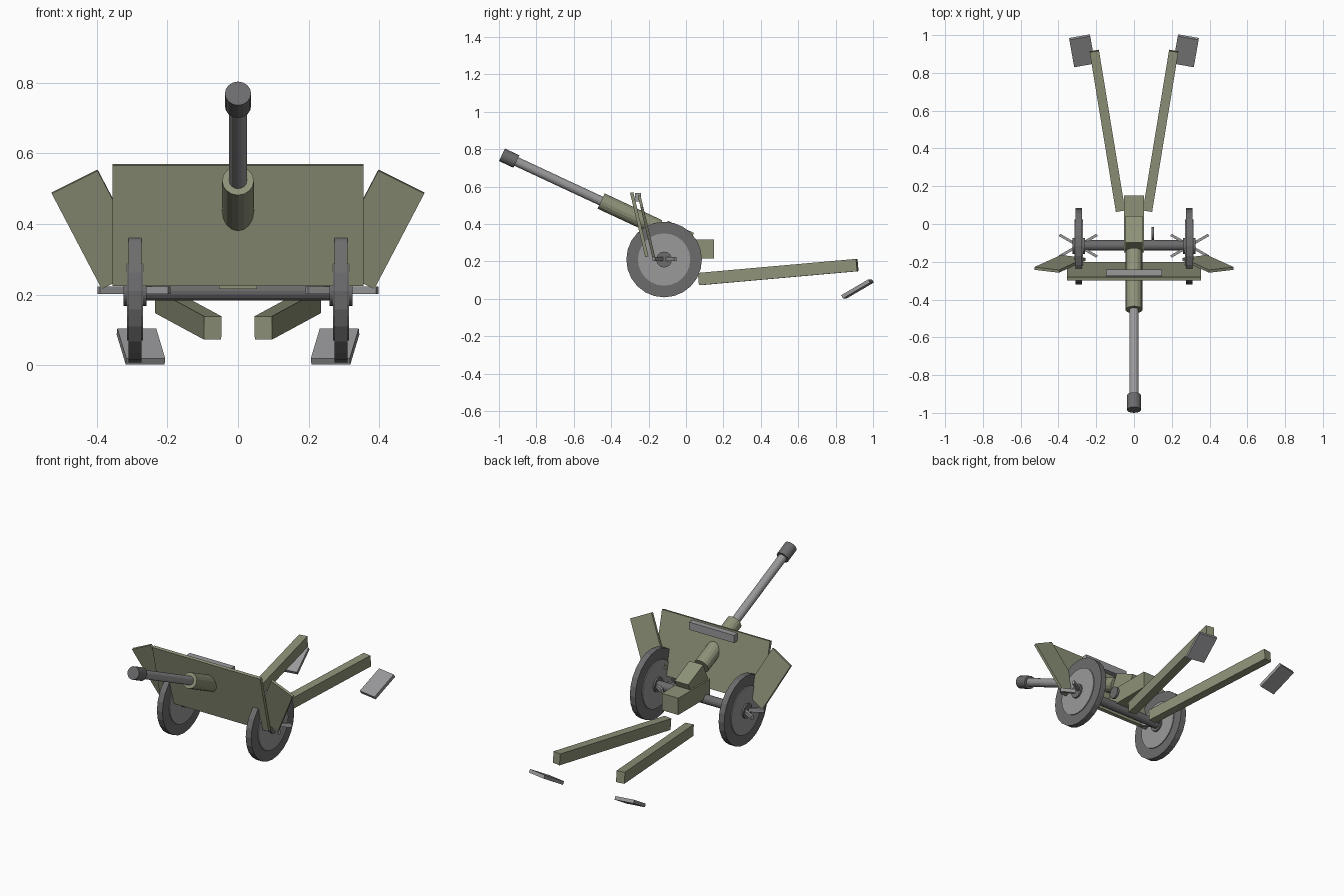
import bpy, math
from mathutils import Vector, Matrix

cube = bpy.data.objects.get("Cube")
if cube:
    bpy.data.objects.remove(cube, do_unlink=True)


def material(name, rgb):
    m = bpy.data.materials.new(name)
    m.use_nodes = True
    color = (*rgb, 1)
    m.diffuse_color = color
    m.node_tree.nodes["Principled BSDF"].inputs["Base Color"].default_value = color
    return m


GREEN = material("olive paint", (0.27, 0.29, 0.19))
STEEL = material("light steel", (0.32, 0.32, 0.33))
DARK = material("dark steel", (0.15, 0.15, 0.155))


def finish(name, mat):
    ob = bpy.context.object
    ob.name = name
    ob.data.materials.append(mat)
    return ob


def box(name, mat, loc, size, rot=Matrix.Identity(3)):
    """Box with the given full size, turned by a 3x3 matrix."""
    bpy.ops.mesh.primitive_cube_add(size=1)
    ob = finish(name, mat)
    ob.matrix_world = Matrix.LocRotScale(Vector(loc), rot.to_quaternion(), Vector(size))
    return ob


def rod(name, mat, a, b, radius, sides=16):
    """Cylinder from point a to point b."""
    a, b = Vector(a), Vector(b)
    d = b - a
    bpy.ops.mesh.primitive_cylinder_add(vertices=sides, radius=radius, depth=d.length)
    ob = finish(name, mat)
    ob.matrix_world = Matrix.LocRotScale((a + b) / 2, d.to_track_quat('Z', 'Y'), None)
    return ob


def turn(degrees, axis):
    return Matrix.Rotation(math.radians(degrees), 3, axis)


# Gun tube, all on one raised axis
ELEVATION = 25
muzzle = Vector((0, -0.984, 0.77))
back = Vector((0, math.cos(math.radians(ELEVATION)), -math.sin(math.radians(ELEVATION))))


def along(t):
    return muzzle + back * t


rod("muzzle_collar", DARK, along(0), along(0.085), 0.037)
rod("barrel", STEEL, along(0.08), along(0.7), 0.025)
rod("barrel_sleeve", GREEN, along(0.585), along(0.925), 0.045)
box("breech", GREEN, along(1.03), (0.09, 0.155, 0.11), turn(-ELEVATION, 'X'))

# Carriage
box("carriage_body", GREEN, (0, 0, 0.266), (0.108, 0.3, 0.1))
rod("axle", DARK, (-0.32, -0.113, 0.21), (0.32, -0.113, 0.21), 0.027)
rod("handwheel", DARK, (0.093, -0.05, 0.25), (0.107, -0.05, 0.25), 0.035)

# Shield, leaning forward at the top
LEAN = turn(13.3, 'X')
box("shield", GREEN, (0, -0.25, 0.397), (0.71, 0.018, 0.352), LEAN)
box("shield_bar", STEEL, (0, -0.257, 0.543), (0.295, 0.034, 0.045))

for side, s in (("left", 1), ("right", -1)):
    # Slanted shield wing
    box(side + "_shield_wing", GREEN, (s * 0.392, -0.211, 0.385),
        (0.146, 0.015, 0.312), LEAN @ turn(s * 27, 'Y'))

    # Wheel
    x = s * 0.292
    for part, mat, radius, half in (("tyre", DARK, 0.202, 0.018),
                                    ("wheel_disc", STEEL, 0.14, 0.023),
                                    ("hub", DARK, 0.042, 0.033)):
        rod(side + "_" + part, mat, (x - half, -0.117, 0.21),
            (x + half, -0.117, 0.21), radius, 24)
    for i, angle in enumerate((30, 90, 150)):
        box(f"{side}_spoke_{i + 1}", STEEL, (x + s * 0.003, -0.115, 0.212),
            (0.23, 0.014, 0.022), turn(angle, 'Z'))

    # Trail leg and its spade
    box(side + "_trail", GREEN, (s * 0.141, 0.493, 0.143), (0.05, 0.86, 0.066),
        turn(-s * 9.3, 'Z') @ turn(5, 'X'))
    box(side + "_spade", STEEL, (s * 0.275, 0.917, 0.053), (0.112, 0.17, 0.02),
        turn(-s * 10, 'Z') @ turn(30, 'X'))
